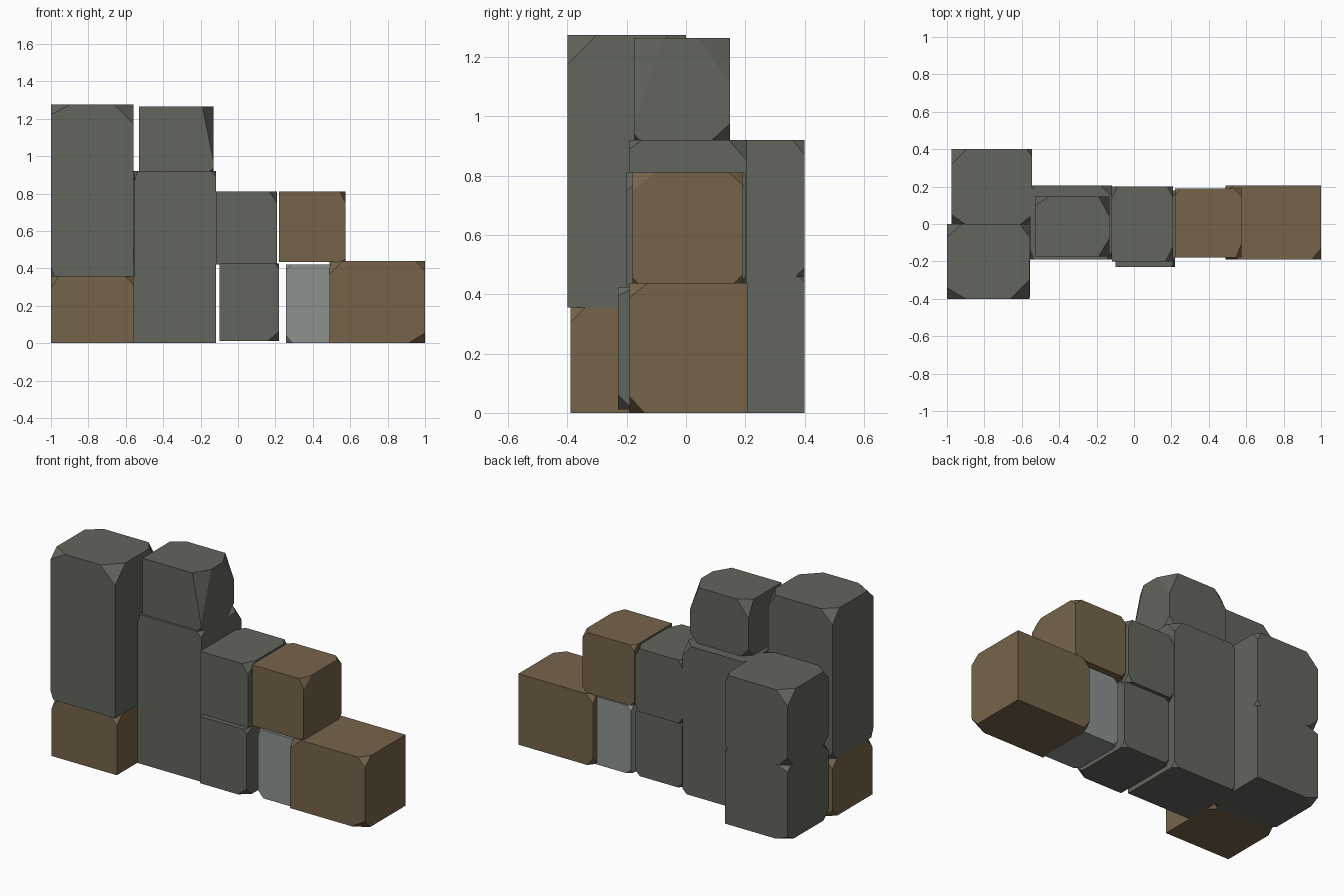
import bpy, bmesh
from itertools import product

if "Cube" in bpy.data.objects:
    bpy.data.objects.remove(bpy.data.objects["Cube"])


def material(name, rgb):
    m = bpy.data.materials.new(name)
    m.diffuse_color = (*rgb, 1)
    m.use_nodes = True
    m.node_tree.nodes["Principled BSDF"].inputs["Base Color"].default_value = m.diffuse_color
    return m


GREY = material("dark grey stone", (0.122, 0.130, 0.109))
BROWN = material("brown stone", (0.181, 0.127, 0.069))
PALE = material("pale grey stone", (0.262, 0.287, 0.275))


def rock(name, mat, x, y, z, cut=(0.05, 0.05, 0.05), **cuts):
    """Block with clipped corners. Corner key: L/R, F/K (back), D/U."""
    pts = set()
    for i, j, k in product((0, 1), repeat=3):
        c = cuts.get("LR"[i] + "FK"[j] + "DU"[k], cut)
        corner = [x[i], y[j], z[k]]
        for axis, far in enumerate((i, j, k)):
            p = list(corner)
            p[axis] += -c[axis] if far else c[axis]
            pts.add(tuple(round(v, 4) for v in p))
    bm = bmesh.new()
    for p in sorted(pts):
        bm.verts.new(p)
    bmesh.ops.convex_hull(bm, input=bm.verts[:])
    bmesh.ops.delete(bm, geom=[v for v in bm.verts if not v.link_faces], context='VERTS')
    bmesh.ops.recalc_face_normals(bm, faces=bm.faces[:])
    me = bpy.data.meshes.new(name)
    bm.to_mesh(me)
    bm.free()
    me.materials.append(mat)
    ob = bpy.data.objects.new(name, me)
    bpy.context.collection.objects.link(ob)
    return ob


# left end: tall boulder on a brown foot, two stacked boulders behind
rock("tall_front_boulder", GREY, (-1, -.56), (-.4, 0), (.355, 1.275), (.05, .04, .05),
     RFU=(.10, .10, .10), LFU=(.10, .06, .055), LKU=(.08, .07, .08),
     RKU=(.05, .07, .08), RFD=(0, 0, 0), LFD=(.02, .02, .05))
rock("brown_foot_stone", BROWN, (-1, -.555), (-.39, 0), (0, .355), (.05, .05, .05),
     RFD=(.045, .05, 0), RFU=(.045, .05, .05), LFD=(0, 0, 0), LFU=(.04, .05, .06))
rock("lower_back_boulder", GREY, (-.975, -.545), (0, .4), (0, .46), (.05, .05, .05),
     RKD=(0, 0, 0), LKD=(.08, .06, .03), LKU=(.08, .03, .03), RKU=(.02, .02, .02))
rock("upper_back_boulder", GREY, (-.975, -.545), (0, .4), (.46, .92), (.06, .05, .06),
     LKU=(.08, .08, .08), LFU=(.07, .05, .06), RKU=(.03, .04, .05), RKD=(.02, .03, .03))

# middle column and its cap
rock("middle_column", GREY, (-.555, -.118), (-.19, .205), (0, .92), (.03, .03, .03),
     LFU=(.02, .05, .055), RFU=(.03, .04, .03), RKU=(.06, .06, .07), LFD=(0, 0, 0), RFD=(0, 0, 0))
rock("column_cap", GREY, (-.53, -.13), (-.175, .148), (.92, 1.265), (.05, .05, .05),
     RFU=(.06, .10, .30), RKU=(.06, .11, .15), RKD=(.05, .06, .055), RFD=(.02, .02, .02),
     LFU=(0, .03, .03), LFD=(0, 0, 0), LKU=(.08, .05, .10))

# stepped wall
rock("wall_upper_stone", GREY, (-.118, .208), (-.2, .2), (.42, .81), (.03, .04, .04),
     LFU=(0, .13, .06), RFU=(.04, .08, .06), LKU=(.03, .06, .05), RKU=(.03, .06, .05),
     LFD=(0, 0, 0), RFD=(0, .02, .02))
rock("wall_lower_stone", GREY, (-.1, .22), (-.23, .18), (.012, .425), (.03, .03, .03),
     RFD=(.06, .05, .05), RFU=(.02, .06, .03), LFU=(0, .05, .02), LFD=(0, .02, 0))
rock("pale_filler_stone", PALE, (.257, .495), (-.17, .17), (0, .42), (.03, .03, .03),
     LFD=(.035, .03, .04), RFD=(0, 0, 0), RFU=(0, 0, 0), RKU=(0, 0, 0), RKD=(0, 0, 0))
rock("brown_upper_stone", BROWN, (.22, .575), (-.18, .19), (.435, .81), (.03, .03, .03),
     LFU=(0, .04, .06), RFU=(.03, .075, .06), RFD=(.02, .02, .02), RKU=(.04, .045, .04),
     LFD=(0, 0, 0))
rock("brown_end_stone", BROWN, (.49, 1), (-.19, .207), (0, .438), (.05, .05, .05),
     LFU=(.07, .04, .07), RFU=(.05, .06, .05), RFD=(.09, .05, .055), RKD=(.05, .0, .055),
     RKU=(0, 0, 0), LFD=(0, 0, 0), LKU=(.05, .03, .05), LKD=(.04, .05, .05))
